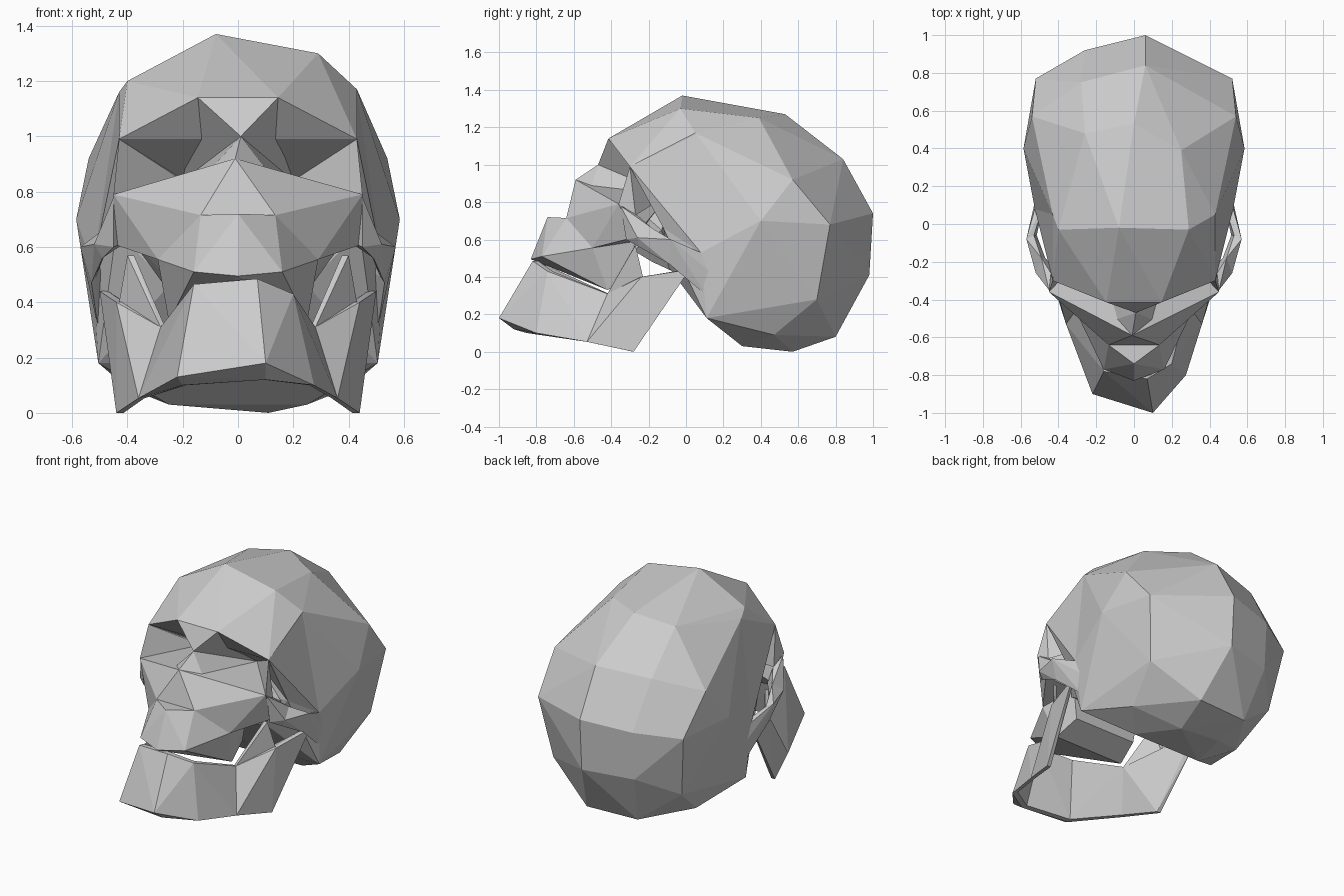
import bpy, bmesh


def mirror(pts):
    return [(-x, y, z) for x, y, z in pts]


def both(pts):
    return list(pts) + mirror(pts)


def add_hull(bm, pts):
    verts = [bm.verts.new(p) for p in pts]
    r = bmesh.ops.convex_hull(bm, input=verts)
    junk = {v for k in ("geom_interior", "geom_unused") for v in r[k]
            if isinstance(v, bmesh.types.BMVert)}
    junk = [v for v in junk if v.is_valid and not v.link_faces]
    bmesh.ops.delete(bm, geom=junk, context='VERTS')


def build(name, hulls):
    bm = bmesh.new()
    for pts in hulls:
        add_hull(bm, pts)
    bmesh.ops.dissolve_limit(bm, angle_limit=0.06, verts=bm.verts[:], edges=bm.edges[:])
    bmesh.ops.recalc_face_normals(bm, faces=bm.faces[:])
    me = bpy.data.meshes.new(name)
    bm.to_mesh(me)
    bm.free()
    ob = bpy.data.objects.new(name, me)
    bpy.context.collection.objects.link(ob)
    return ob


def pair(name, hulls):
    return build(name, list(hulls) + [mirror(h) for h in hulls])


def thick(pts, f=0.06):
    # outer points plus copies pulled towards the middle of the mouth
    inner = [(x * (1 - f), y + (-0.3 - y) * f, z) for x, y, z in pts]
    return list(pts) + inner


# Shared landmarks
brow = (0.145, -0.415, 1.14)
ridge = (0.43, -0.30, 0.99)
rim = (0.45, -0.36, 0.79)
apex = (0.2, -0.09, 0.84)
inner_rim = (0.11, -0.51, 0.87)
nasion = (0.01, -0.47, 1.0)
nose_tip = (-0.01, -0.59, 0.92)
nose_side = (0.135, -0.64, 0.715)
cheek = (0.29, -0.5, 0.555)
temple = (0.44, -0.12, 0.66)
ear = (0.525, 0.08, 0.53)
crown = [(-0.08, -0.02, 1.37), (0.29, -0.03, 1.30), (-0.40, -0.03, 1.20),
         (0.43, 0.05, 1.17), (-0.43, 0.05, 1.16)]

# Braincase: rounded shell of the head, back and base
back = [(-0.26, 0.48, 1.23), (0, 0.53, 1.27), (0.25, 0.39, 1.25),
        (0.06, 0.84, 1.03), (-0.28, 0.75, 1.0), (0.06, 1.0, 0.74),
        (-0.26, 0.92, 0.71), (0.06, 0.98, 0.41), (-0.26, 0.90, 0.40),
        (0.15, 0.80, 0.08), (-0.20, 0.78, 0.08), (0.11, 0.57, 0.0), (-0.18, 0.57, 0.025)]
sides = [(0.585, 0.40, 0.70), ear, (0.54, 0.57, 0.92), (0.52, 0.77, 0.68),
         (0.50, 0.16, 0.40), (0.505, 0.11, 0.18), (0.46, 0.70, 0.28),
         (0.25, 0.30, 0.03), (0.40, 0.47, 0.09), temple, (0.25, -0.1, 0.46)]
build("braincase", [crown + back + both(sides)])

# Forehead with the roof of the eye sockets
build("forehead", [crown + both([brow, ridge, apex, (0.44, 0.02, 0.78)])])

# Temples and outer walls of the eye sockets
pair("temple", [[ridge, temple, (0.43, 0.05, 1.16), ear, apex],
                [ridge, rim, (0.44, -0.27, 0.73), apex]])

# Bridge of the nose between the sockets, dipping under the brow
build("nose_bridge", [[nasion] + both([brow, apex]),
                      [nasion, nose_tip] + both([apex, inner_rim])])

# Cheeks and socket floors
build("cheeks", [[nose_tip] + both([nose_side, cheek, rim, apex, inner_rim,
                                    (0.45, -0.28, 0.61), (0.25, -0.27, 0.59)])])

# Upper jaw
build("upper_jaw", [[(0, -0.74, 0.72), (0, -0.83, 0.495)] + both(
    [nose_side, (0.16, -0.77, 0.51), cheek, (0.25, -0.42, 0.33),
     (0.22, -0.27, 0.40), (0.25, -0.26, 0.60)])])

# Bone joining the upper jaw to the base of the braincase
build("skull_base", [both([(0.25, -0.28, 0.54), (0.25, -0.18, 0.48), (0.25, -0.05, 0.42),
                           (0.40, -0.13, 0.65), apex, (0.22, -0.28, 0.78)])])

# Cheekbone arches running back to the ear
arch = [[(0.45, -0.35, 0.78), (0.44, -0.26, 0.73), (0.45, -0.32, 0.60), (0.40, -0.26, 0.62)],
        [(0.52, -0.26, 0.61), (0.49, -0.18, 0.66), (0.49, -0.25, 0.56), (0.47, -0.18, 0.60)],
        [(0.57, -0.08, 0.60), (0.53, -0.06, 0.58), (0.53, -0.09, 0.47), (0.515, -0.06, 0.49)],
        [ear, (0.48, 0.1, 0.52), (0.515, 0.16, 0.40), (0.505, 0.11, 0.30)]]
pair("cheekbone_arch", [a + b for a, b in zip(arch, arch[1:])])

# Lower jaw: uneven chin, then body, rising branch and front spur on each side
chin_r = thick([(0.07, -0.82, 0.485), (0.10, -1.0, 0.18), (0.10, -0.92, 0.12)])
chin_l = thick([(-0.16, -0.78, 0.465), (-0.22, -0.90, 0.13), (-0.20, -0.85, 0.10)])
corner = thick([(0.20, -0.74, 0.43), (0.275, -0.80, 0.10)])
molar = thick([(0.28, -0.42, 0.31), (0.36, -0.53, 0.053)])
branch = thick([(0.44, -0.28, 0.0), (0.50, 0.02, 0.44), (0.44, -0.24, 0.40)])
spur = thick([(0.28, -0.42, 0.31), (0.40, -0.27, 0.57), (0.43, -0.23, 0.40)])
build("chin", [chin_r + chin_l, chin_r + corner, chin_l + mirror(molar), corner + molar])
pair("jaw_branch", [molar + branch, spur])
